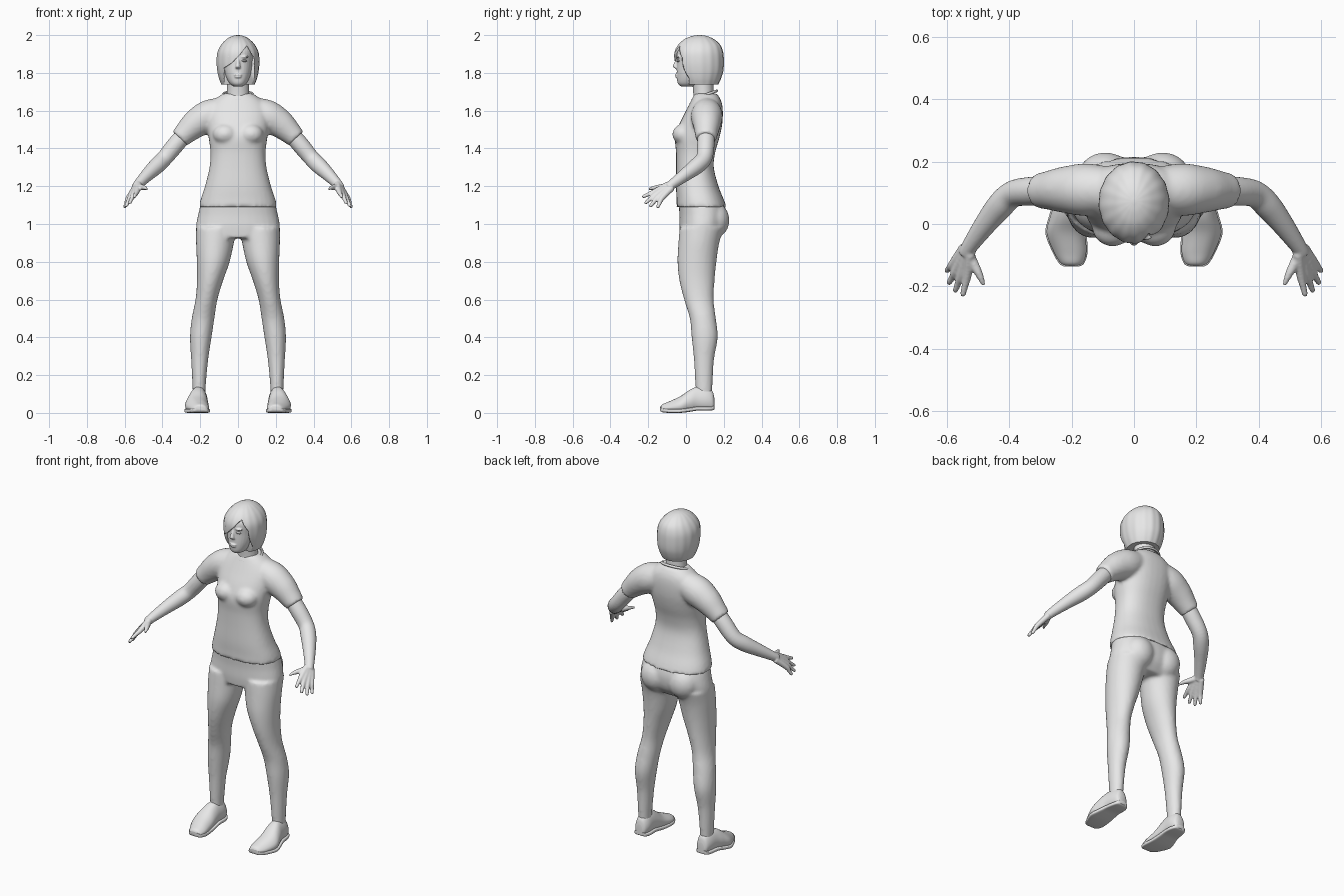
import bpy, bmesh, math
from mathutils import Vector, Matrix

old = bpy.data.objects.get("Cube")
if old:
    bpy.data.objects.remove(old, do_unlink=True)

X, Y, Z = Vector((1, 0, 0)), Vector((0, 1, 0)), Vector((0, 0, 1))

grey = bpy.data.materials.new("plain grey")
grey.use_nodes = True
grey.diffuse_color = (0.8, 0.8, 0.8, 1)
for node in grey.node_tree.nodes:
    if node.type == 'BSDF_PRINCIPLED':
        node.inputs["Base Color"].default_value = (0.8, 0.8, 0.8, 1)


def spline(rows, sub):
    """Smooth the rows with a Catmull-Rom curve."""
    out, last = [], len(rows) - 1
    for i in range(last):
        p = [rows[max(0, min(last, i + k))] for k in (-1, 0, 1, 2)]
        for j in range(sub):
            t = j / sub
            out.append([b + 0.5 * t * (c - a + t * (2*a - 5*b + 4*c - d + t * (3*(b - c) + d - a)))
                        for a, b, c, d in zip(*p)])
    return out + [list(rows[-1])]


def loft(bm, rows, side=1, axes=(X, Y), seg=32, sub=5, power=2.0, ripple=0.0, taper=0.0):
    """Closed skin over rows of x, y, z and two radii; axes=None follows the path."""
    rows = spline(rows, sub)
    centres = [Vector(r[:3]) for r in rows]
    rings = []
    for i, (c, r) in enumerate(zip(centres, rows)):
        if axes:
            a, b = axes
        else:
            t = centres[min(i + 1, len(rows) - 1)] - centres[max(i - 1, 0)]
            a = t.cross(Y).normalized()
            b = t.cross(a).normalized()
        ring = []
        for k in range(seg):
            ang = math.tau * k / seg
            u, v = (math.copysign(abs(f) ** (2 / power), f) for f in (math.cos(ang), math.sin(ang)))
            u *= 1 - taper * max(0, v)
            w = 1 + ripple * math.sin(ang * 16)
            p = c + a * (u * w * r[3]) + b * (v * w * r[4])
            ring.append(bm.verts.new((p.x * side, p.y, p.z)))
        rings.append(ring)
    for lo, hi in zip(rings, rings[1:]):
        for k in range(seg):
            n = (k + 1) % seg
            bm.faces.new((lo[k], lo[n], hi[n], hi[k]))
    bm.faces.new(rings[0])
    bm.faces.new(rings[-1])


def ball(bm, centre, radii):
    bmesh.ops.create_uvsphere(bm, u_segments=24, v_segments=16, radius=1,
                              matrix=Matrix.Translation(centre) @ Matrix.Diagonal((*radii, 1)))


def finish(name, bm, voxel=0, smooth=4):
    """Turn the bmesh into an object; a voxel size fuses its pieces."""
    bmesh.ops.recalc_face_normals(bm, faces=bm.faces)
    mesh = bpy.data.meshes.new(name)
    bm.to_mesh(mesh)
    bm.free()
    mesh.materials.append(grey)
    ob = bpy.data.objects.new(name, mesh)
    bpy.context.collection.objects.link(ob)
    bpy.ops.object.select_all(action='DESELECT')
    ob.select_set(True)
    bpy.context.view_layer.objects.active = ob
    bpy.ops.object.shade_smooth_by_angle(angle=math.radians(45))
    if voxel:
        fuse = ob.modifiers.new("fuse", 'REMESH')
        fuse.mode = 'VOXEL'
        fuse.voxel_size = voxel
        fuse.use_smooth_shade = True
        soft = ob.modifiers.new("soften", 'SMOOTH')
        soft.factor, soft.iterations = 0.5, smooth
    return ob


def upright(rows):
    """Rows of z, front y, back y and half width, centred on x = 0."""
    return [(0, (f + b) / 2, z, w, (b - f) / 2) for z, f, b, w in rows]


# Shirt: trunk, bust and short sleeves
bm = bmesh.new()
loft(bm, upright([(1.09, -.05, .215, .207), (1.13, -.05, .2, .198), (1.2, -.053, .172, .175),
                  (1.3, -.052, .147, .151), (1.38, -.053, .155, .146), (1.46, -.058, .178, .156),
                  (1.53, -.035, .192, .165), (1.6, 0, .195, .165), (1.65, .025, .187, .135),
                  (1.69, .045, .165, .08)]), power=2.3)
for s in (1, -1):
    ball(bm, (s * .068, -.012, 1.475), (.066, .06, .055))
    loft(bm, [(.06, .11, 1.605, .07, .07), (.15, .11, 1.573, .085, .084), (.22, .11, 1.533, .077, .075),
              (.275, .108, 1.485, .062, .062), (.308, .106, 1.452, .053, .055)], s, None)
finish("shirt", bm, .01)

# Shirt collar band
bm = bmesh.new()
spin = Matrix.Translation((0, .1, 1.682)) @ Matrix.Rotation(.35, 4, 'X')
loops = []
for i in range(40):
    a = math.tau * i / 40
    out = Vector((math.cos(a), math.sin(a), 0))
    mid = Vector((.08 * out.x, .068 * out.y, 0))
    loops.append([bm.verts.new(spin @ (mid + .007 * (out * math.cos(t) + Z * math.sin(t))))
                  for t in (math.tau * k / 8 for k in range(8))])
for i in range(40):
    lo, hi = loops[i - 1], loops[i]
    for k in range(8):
        bm.faces.new((lo[k - 1], lo[k], hi[k], hi[k - 1]))
finish("shirt_collar", bm)

# Trousers: hips, seat and legs
bm = bmesh.new()
loft(bm, upright([(1.115, -.04, .2, .196), (1.05, -.035, .215, .211), (.98, -.035, .205, .222),
                  (.925, -.03, .165, .2)]), power=2.2)
for s in (1, -1):
    ball(bm, (s * .092, .147, 1.02), (.09, .083, .095))
    loft(bm, [(.115, .083, .98, .107, .117), (.122, .068, .9, .1, .108), (.131, .058, .8, .087, .103),
              (.148, .058, .7, .069, .093), (.167, .068, .6, .058, .078), (.185, .089, .5, .06, .069),
              (.197, .099, .4, .057, .069), (.203, .095, .28, .045, .053), (.206, .095, .14, .035, .045),
              (.206, .095, .08, .033, .042)], s)
finish("trousers", bm, .01)

# Arms with hands, and shoes, on both sides
shoe = [(-.135, .2, .02, .012, .03), (-.125, .2, .036, .004, .045), (-.09, .205, .052, 0, .06),
        (-.03, .218, .062, 0, .088), (.02, .215, .055, .006, .122), (.06, .21, .048, .012, .138),
        (.11, .206, .044, .012, .135), (.14, .206, .034, .014, .115), (.15, .206, .02, .02, .08)]
fingers = [((.535, -.165, 1.172), (.55, -.233, 1.142)), ((.553, -.162, 1.156), (.575, -.218, 1.108)),
           ((.57, -.148, 1.143), (.595, -.192, 1.09)), ((.581, -.128, 1.136), (.602, -.152, 1.085))]
for s, label in ((1, "left"), (-1, "right")):
    bm = bmesh.new()
    path = [(.27, .107, 1.49, .044), (.33, .105, 1.42, .046), (.388, .096, 1.35, .043),
            (.43, .058, 1.308, .043), (.48, -.005, 1.26, .035), (.528, -.073, 1.21, .026),
            (.54, -.095, 1.193, .024)]
    loft(bm, [(*p, p[3]) for p in path], s, None, seg=24)
    wrist = Vector((.535, -.085, 1.2))
    for i, (knuckle, tip) in enumerate(fingers):
        start = wrist + Vector((.006, .006, -.006)) * (i - 1.5)
        k, t = Vector(knuckle), Vector(tip)
        loft(bm, [(*start, .018, .018), (*k, .0145, .0145), (*k.lerp(t, .5), .011, .011),
                  (*k.lerp(t, .9), .009, .009), (*t, .004, .004)], s, None, seg=12)
    loft(bm, [(*wrist, .017, .017), (.513, -.13, 1.195, .016, .016), (.495, -.165, 1.192, .012, .012),
              (.482, -.197, 1.185, .006, .006)], s, None, seg=12)
    finish(label + "_arm", bm, .005, 3)

    bm = bmesh.new()
    loft(bm, [(cx, y, (lo + hi) / 2, w, (hi - lo) / 2) for y, cx, w, lo, hi in shoe],
         s, (X, Z), power=2.6, taper=.3)
    finish(label + "_shoe", bm)
    bm = bmesh.new()
    loft(bm, [(cx, y * 1.01, lo + .011, w + .004, .011) for y, cx, w, lo, hi in shoe],
         s, (X, Z), power=5)
    finish(label + "_sole", bm)

# Neck
bm = bmesh.new()
loft(bm, upright([(1.64, .04, .15, .064), (1.7, .038, .146, .059), (1.78, .03, .145, .06)]))
finish("neck", bm)

# Head with nose, lips and brow
bm = bmesh.new()
loft(bm, upright([(1.727, -.025, .05, .022), (1.745, -.044, .08, .045), (1.79, -.049, .13, .068),
                  (1.85, -.048, .17, .08), (1.92, -.045, .18, .083), (1.97, 0, .14, .05)]), power=2.2)
loft(bm, [(0, -.042, 1.878, .008, .008), (0, -.053, 1.85, .01, .011), (0, -.058, 1.833, .014, .012),
          (0, -.047, 1.822, .012, .008)], seg=16)
ball(bm, (0, -.049, 1.789), (.022, .01, .005))
ball(bm, (0, -.048, 1.779), (.019, .01, .006))
for s in (1, -1):
    ball(bm, (s * .034, -.043, 1.885), (.024, .009, .006))
finish("head", bm, .004, 3)

# Eyes
for s, label in ((1, "left"), (-1, "right")):
    bm = bmesh.new()
    ball(bm, (s * .033, -.042, 1.864), (.015, .009, .006))
    finish(label + "_eye", bm)

# Bobbed hair with a side parting; the cutter opens it around the face
bm = bmesh.new()
loft(bm, upright([(1.738, -.02, .17, .088), (1.77, -.04, .185, .1), (1.81, -.055, .197, .109),
                  (1.86, -.062, .2, .113), (1.91, -.06, .196, .108), (1.95, -.04, .18, .088),
                  (1.98, -.005, .145, .058), (1.995, .034, .11, .03), (2.0, .067, .079, .005)]),
     seg=96, ripple=.008)
hair = finish("hair", bm)

bm = bmesh.new()
outline = [(-.072, 1.6), (.083, 1.6), (.087, 1.8), (.083, 1.88), (.046, 1.943), (.01, 1.895),
           (-.035, 1.85), (-.072, 1.826)]
front = bm.faces.new([bm.verts.new((x, -.3, z)) for x, z in outline])
moved = bmesh.ops.extrude_face_region(bm, geom=[front])["geom"]
bmesh.ops.translate(bm, vec=(0, .315, 0), verts=[g for g in moved if isinstance(g, bmesh.types.BMVert)])
if front.is_valid and len(bm.faces) < len(outline) + 2:
    bmesh.ops.holes_fill(bm, edges=bm.edges)
cutter = finish("hair_cutter", bm)
cutter.hide_render = True
cutter.display_type = 'WIRE'
cut = hair.modifiers.new("face opening", 'BOOLEAN')
cut.operation, cut.solver, cut.object = 'DIFFERENCE', 'EXACT', cutter
